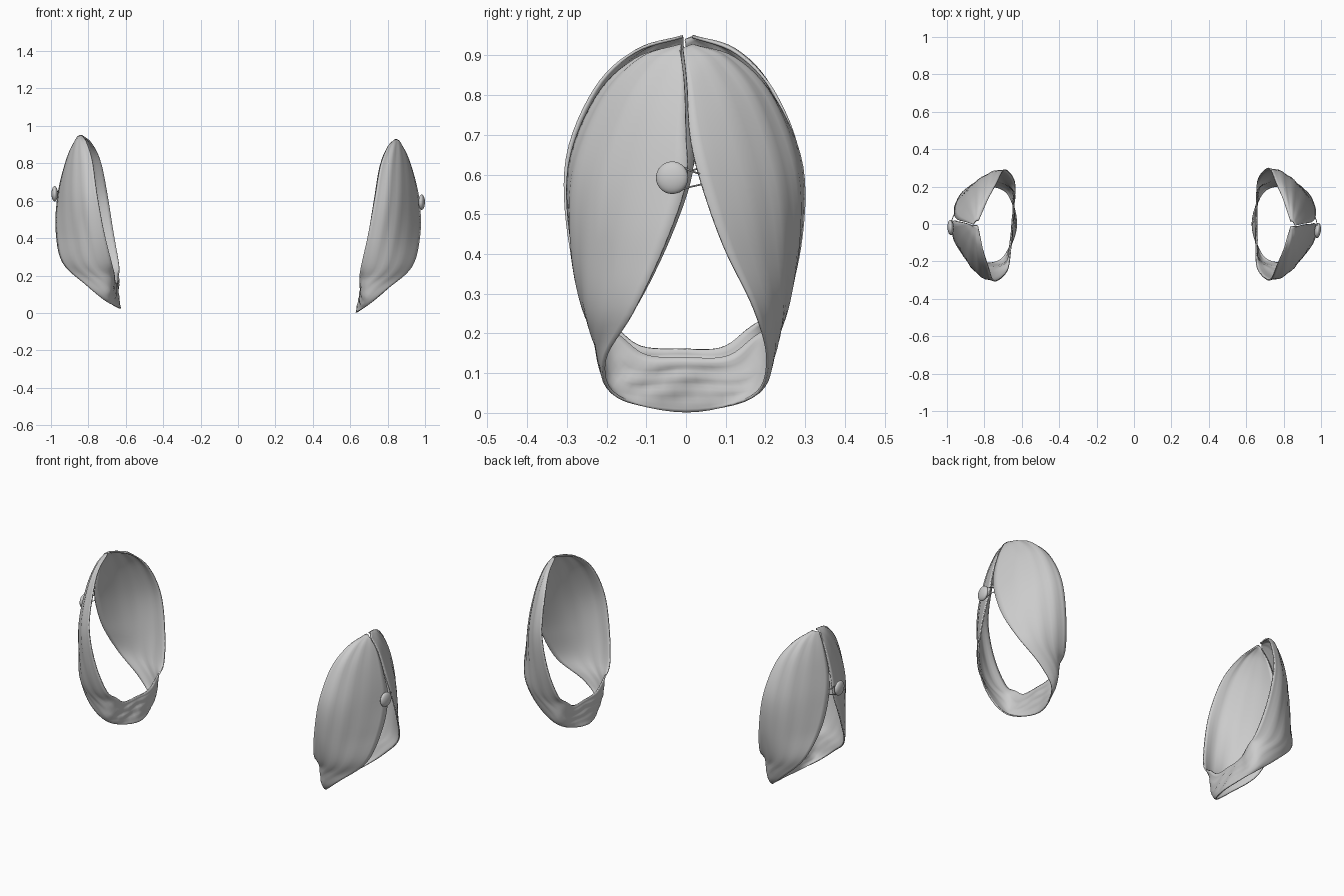
import bpy, bmesh, math
from mathutils import Vector, Matrix

if "Cube" in bpy.data.objects:
    bpy.data.objects.remove(bpy.data.objects["Cube"])

# Stations from the shoulder down to the underarm: armhole edge, mid panel, front hem edge
ARM = [(.838, -.012, .925), (.80, -.13, .885), (.76, -.225, .79), (.73, -.292, .62), (.695, -.285, .42),
       (.66, -.235, .25), (.655, -.165, .19), (.655, -.10, .143), (.655, 0, .138)]
MID = [(.85, -.012, .925), (.855, -.085, .885), (.86, -.16, .775), (.86, -.22, .59), (.84, -.24, .40),
       (.80, -.24, .24), (.70, -.215, .14), (.665, -.16, .07), (.648, 0, .07)]
HEM = [(.862, -.015, .918), (.908, -.004, .83), (.948, 0, .70), (.97, 0, .58), (.972, -.055, .42),
       (.93, -.135, .25), (.80, -.205, .13), (.69, -.17, .04), (.632, 0, .002)]
# Back hem opens a little wider below the fastening
BACK_HEM = [(.862, -.008, .918), (.908, .002, .83), (.948, .010, .70), (.968, .038, .58), (.965, .095, .42),
            (.92, .172, .26), (.80, .205, .13), (.69, .165, .04)]


def flip(pts):
    return [(x, -y, z) for x, y, z in pts]


def spline(pts, n=6):
    """Catmull-Rom through the points."""
    p = [Vector(q) for q in pts]
    p = [2 * p[0] - p[1]] + p + [2 * p[-1] - p[-2]]
    out = []
    for i in range(1, len(p) - 2):
        a, b, c, d = p[i - 1:i + 3]
        for k in range(n):
            t = k / n
            out.append(.5 * (2 * b + (c - a) * t + (2 * a - 5 * b + 4 * c - d) * t * t
                             + (3 * b - a - 3 * c + d) * t ** 3))
    return out + [p[-2]]


def placement(side):
    """Right sleeve stays; left one is mirrored, raised and turned slightly."""
    if side > 0:
        return Matrix.Identity(4)
    c = Vector((-.8, 0, 0))
    return (Matrix.Translation(c + Vector((.004, 0, .022))) @ Matrix.Rotation(-.09, 4, 'Z')
            @ Matrix.Translation(-c) @ Matrix.Scale(-1, 4, (1, 0, 0)))


def link(name, data):
    ob = bpy.data.objects.new(name, data)
    bpy.context.collection.objects.link(ob)
    return ob


def finish(name, bm, side):
    bm.transform(placement(side))
    bmesh.ops.recalc_face_normals(bm, faces=bm.faces)
    for f in bm.faces:
        f.smooth = True
    me = bpy.data.meshes.new(name)
    bm.to_mesh(me)
    bm.free()
    return link(name, me)


def sleeve(name, side):
    a = spline(ARM + flip(ARM[:-1])[::-1])
    m = spline(MID + flip(MID[:-1])[::-1])
    h = spline(HEM + BACK_HEM[::-1])
    bm = bmesh.new()
    rows, across = [], 16
    last = len(a) - 1
    for i, (p, q, r) in enumerate(zip(a, m, h)):
        row = []
        under = math.exp(-((i - last / 2) / 9) ** 2)
        for j in range(across + 1):
            s = j / across
            v = p * (1 - s) * (1 - 2 * s) + q * 4 * s * (1 - s) + r * s * (2 * s - 1)
            # soft gathers near the armhole and crumples under the arm
            out = Vector((.3, v.y, v.z - .5)).normalized()
            fold = .004 * math.sin(s * 24 + i * .12) * (1 - s) * min(1, i / 8, (last - i) / 8)
            crumple = .004 * under * math.sin(i * 1.3 + s * 7) * math.sin(s * math.pi)
            row.append(bm.verts.new(v + out * fold + Vector((crumple, 0, 0))))
        rows.append(row)
    for r0, r1 in zip(rows, rows[1:]):
        for j in range(across):
            bm.faces.new((r0[j], r0[j + 1], r1[j + 1], r1[j]))
    ob = finish(name, bm, side)
    mod = ob.modifiers.new("cloth_thickness", 'SOLIDIFY')
    mod.thickness = .007
    mod.offset = 0


def button(name, side):
    z = .592 if side > 0 else .615
    bm = bmesh.new()
    bmesh.ops.create_uvsphere(bm, u_segments=24, v_segments=14, radius=1,
                              matrix=Matrix.Translation((.982, -.035, z)) @ Matrix.Rotation(-.12, 4, 'Z')
                              @ Matrix.Diagonal((.017, .041, .041, 1)))
    finish(name, bm, side)


def button_loop(name, side):
    dz = 0 if side > 0 else .023
    pts = [(.968, .034, .602), (.976, .015, .608), (.98, -.02, .62), (.978, -.045, .592),
           (.98, -.02, .564), (.976, .015, .570), (.966, .042, .576)]
    cu = bpy.data.curves.new(name, 'CURVE')
    cu.dimensions = '3D'
    cu.bevel_depth = .0022
    cu.bevel_resolution = 2
    sp = cu.splines.new('POLY')
    path = spline(pts, 4)
    sp.points.add(len(path) - 1)
    for p, v in zip(sp.points, path):
        p.co = (*(placement(side) @ (v + Vector((0, 0, dz)))), 1)
    link(name, cu)


for label, side in (("right", 1), ("left", -1)):
    sleeve(label + "_sleeve", side)
    button(label + "_button", side)
    button_loop(label + "_button_loop", side)
